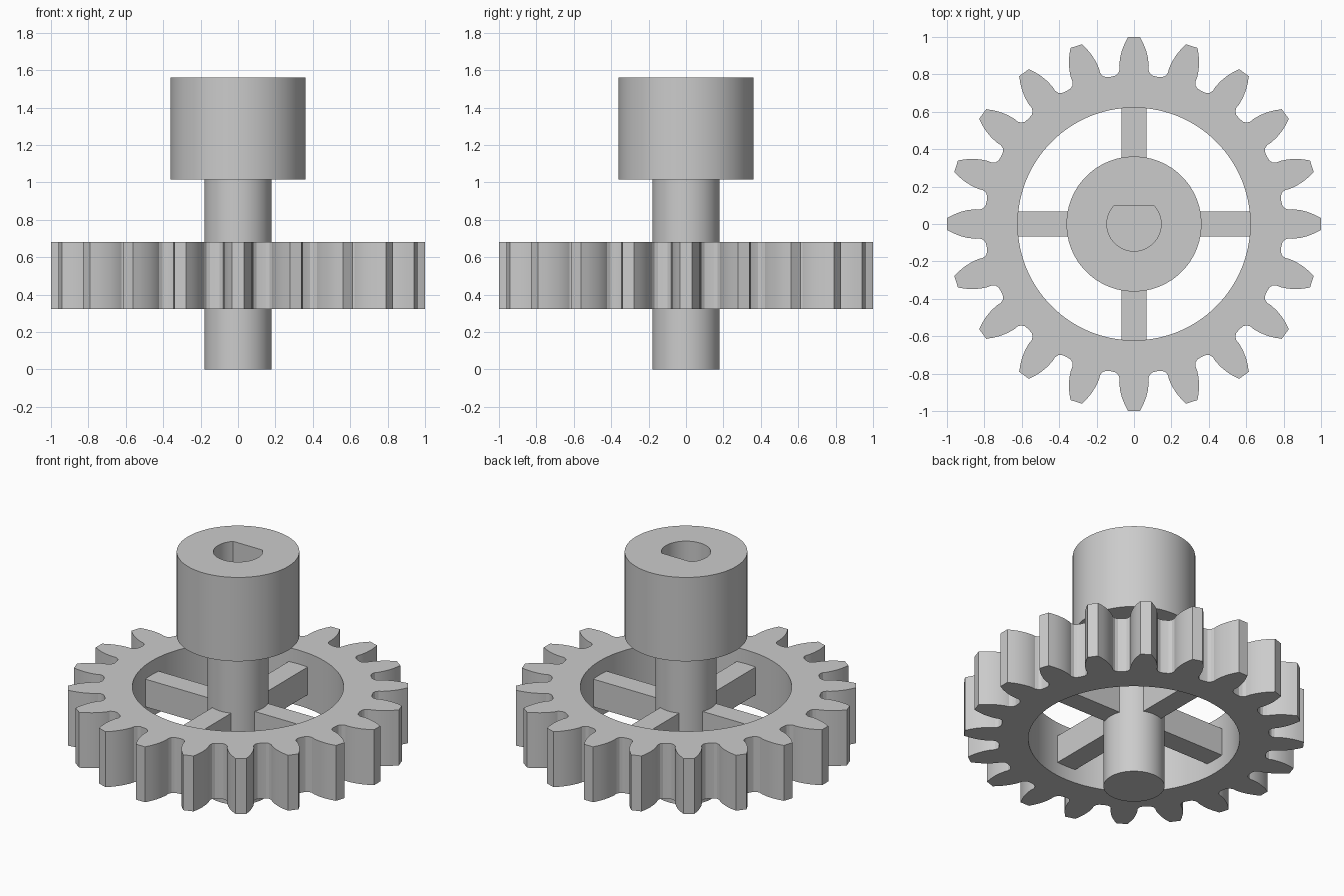
import bpy, bmesh, math
from mathutils import Matrix, Vector

cube = bpy.data.objects.get("Cube")
if cube:
    bpy.data.objects.remove(cube, do_unlink=True)

grey = bpy.data.materials.new("light grey")
grey.use_nodes = True
grey.diffuse_color = (0.6, 0.6, 0.6, 1)
grey.node_tree.nodes["Principled BSDF"].inputs["Base Color"].default_value = (0.6, 0.6, 0.6, 1)


def finish(name, bm):
    """Turn a bmesh into a shaded object."""
    bmesh.ops.recalc_face_normals(bm, faces=bm.faces)
    mesh = bpy.data.meshes.new(name)
    bm.to_mesh(mesh)
    bm.free()
    mesh.materials.append(grey)
    obj = bpy.data.objects.new(name, mesh)
    bpy.context.collection.objects.link(obj)
    bpy.ops.object.select_all(action='DESELECT')
    obj.select_set(True)
    bpy.context.view_layer.objects.active = obj
    bpy.ops.object.shade_smooth_by_angle(angle=math.radians(25))
    return obj


def arc(radius, start=0.0, end=2 * math.pi, count=96, closed=True):
    steps = count if closed else count - 1
    return [(radius * math.cos(start + (end - start) * i / steps),
             radius * math.sin(start + (end - start) * i / steps)) for i in range(count)]


def extrude(name, loops, z0, z1):
    """Fill an outline (with optional hole outlines) and extrude it upward."""
    bm = bmesh.new()
    for loop in loops:
        verts = [bm.verts.new((x, y, z0)) for x, y in loop]
        for a, b in zip(verts, verts[1:] + verts[:1]):
            bm.edges.new((a, b))
    bmesh.ops.triangle_fill(bm, edges=bm.edges[:], use_beauty=True, normal=(0, 0, 1))
    top = bmesh.ops.extrude_face_region(bm, geom=bm.faces[:])["geom"]
    moved = [v for v in top if isinstance(v, bmesh.types.BMVert)]
    bmesh.ops.translate(bm, verts=moved, vec=(0, 0, z1 - z0))
    return finish(name, bm)


# Toothed rim: one half-tooth flank, mirrored and repeated
TEETH = 20
flank = [(0.125, 0.787), (0.1, 0.793), (0.085, 0.805), (0.077, 0.825), (0.079, 0.85),
         (0.074, 0.89), (0.064, 0.93), (0.05, 0.965), (0.032, 1.0)]
tooth = flank + [(-x, y) for x, y in reversed(flank[1:])]
outline = []
for i in range(TEETH):
    turn = Matrix.Rotation(2 * math.pi * i / TEETH, 2)
    outline += [tuple(turn @ Vector(p)) for p in tooth]
extrude("gear_rim", [outline, arc(0.622, count=120)], 0.322, 0.682)

# Spokes, half as tall as the rim
for i in range(4):
    bm = bmesh.new()
    bmesh.ops.create_cube(bm, size=1)
    bmesh.ops.scale(bm, vec=(0.48, 0.136, 0.18), verts=bm.verts)
    bmesh.ops.translate(bm, vec=(0.39, 0, 0.502), verts=bm.verts)
    bmesh.ops.rotate(bm, matrix=Matrix.Rotation(i * math.pi / 2, 3, 'Z'), verts=bm.verts)
    finish(f"spoke_{i + 1}", bm)

# Shaft; its top face is the floor of the bore
extrude("shaft", [arc(0.18)], 0, 1.02)

# Collar with a D-shaped bore, flat towards the back
flat = math.asin(0.1 / 0.145)
bore = arc(0.145, math.pi - flat, 2 * math.pi + flat, 64, closed=False)
extrude("collar", [arc(0.361), bore], 1.015, 1.56)
